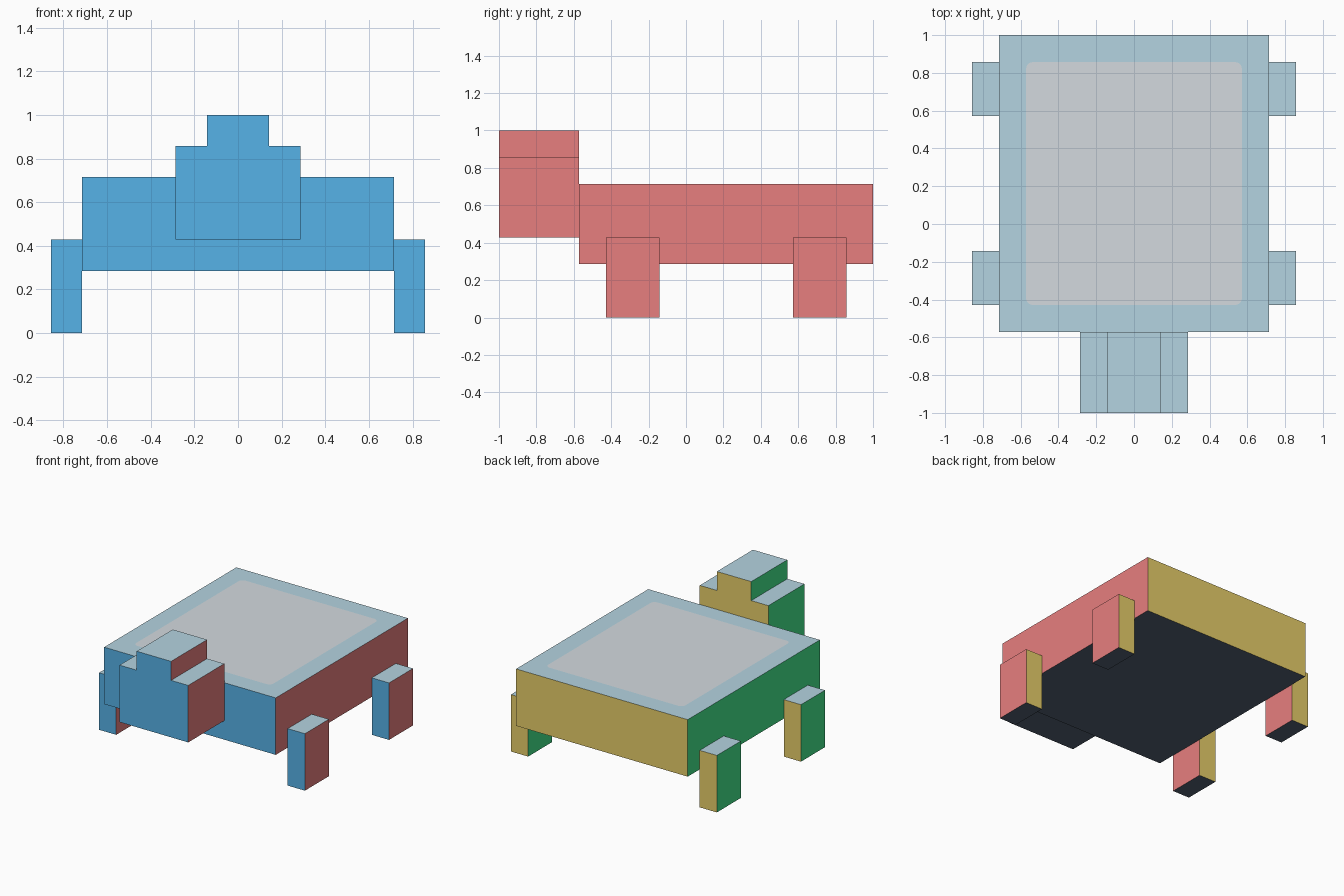
import bpy, bmesh
from mathutils import Vector

old = bpy.data.objects.get("Cube")
if old:
    bpy.data.objects.remove(old, do_unlink=True)

U = 1 / 7  # the whole model sits on a grid of sevenths


def material(name, rgb):
    linear = [((c / 255 + 0.055) / 1.055) ** 2.4 for c in rgb] + [1]
    mat = bpy.data.materials.new(name)
    mat.use_nodes = True
    mat.diffuse_color = linear
    mat.node_tree.nodes["Principled BSDF"].inputs["Base Color"].default_value = linear
    return mat


# One colour for each direction a face can point in
SIDES = [
    (Vector((0, -1, 0)), material("front blue", (91, 188, 244))),
    (Vector((0, 1, 0)), material("back yellow", (248, 221, 114))),
    (Vector((1, 0, 0)), material("left red", (244, 134, 134))),
    (Vector((-1, 0, 0)), material("right green", (67, 232, 141))),
    (Vector((0, 0, 1)), material("top pale blue", (180, 212, 225))),
    (Vector((0, 0, -1)), material("bottom slate", (83, 97, 116))),
]
PANEL = material("panel pale grey", (212, 218, 223))


def prism(name, outline, sweep):
    """Extrude a flat outline along a vector and colour faces by direction."""
    bm = bmesh.new()
    face = bm.faces.new([bm.verts.new(p) for p in outline])
    out = bmesh.ops.extrude_face_region(bm, geom=[face], use_keep_orig=True)
    moved = [g for g in out["geom"] if isinstance(g, bmesh.types.BMVert)]
    bmesh.ops.translate(bm, verts=moved, vec=sweep)
    bmesh.ops.recalc_face_normals(bm, faces=bm.faces)
    bm.normal_update()
    for f in bm.faces:
        f.material_index = max(range(len(SIDES)), key=lambda i: f.normal.dot(SIDES[i][0]))
    mesh = bpy.data.meshes.new(name)
    for _, mat in SIDES:
        mesh.materials.append(mat)
    bm.to_mesh(mesh)
    bm.free()
    obj = bpy.data.objects.new(name, mesh)
    bpy.context.collection.objects.link(obj)
    return obj


def box(name, x, y, z):
    """Box from (min, max) pairs in grid units."""
    (x0, x1), (y0, y1), (z0, z1) = x, y, z
    base = [(x0 * U, y0 * U, z0 * U), (x1 * U, y0 * U, z0 * U),
            (x1 * U, y1 * U, z0 * U), (x0 * U, y1 * U, z0 * U)]
    return prism(name, base, (0, 0, (z1 - z0) * U))


# Broad flat body
box("body", (-5, 5), (-4, 7), (2, 5))

# Stepped head, narrower on top
half = [(2, 3), (2, 6), (1, 6), (1, 7)]
profile = half + [(-x, z) for x, z in reversed(half)]
prism("head", [(x * U, -7 * U, z * U) for x, z in profile], (0, 3 * U, 0))

# Four legs against the sides of the body
for side, x in (("left", (5, 6)), ("right", (-6, -5))):
    for end, y in (("front", (-3, -1)), ("back", (4, 6))):
        box(f"{end}_{side}_leg", x, y, (0, 3))

# Thin rounded panel on the back
bm = bmesh.new()
corners = [bm.verts.new((x * U, y * U, 5 * U + 0.002))
           for x, y in ((-4, -3), (4, -3), (4, 6), (-4, 6))]
bm.faces.new(corners)
bmesh.ops.bevel(bm, geom=corners, offset=0.035, segments=4, profile=0.5, affect="VERTICES")
mesh = bpy.data.meshes.new("back_panel")
bm.to_mesh(mesh)
bm.free()
mesh.materials.append(PANEL)
panel = bpy.data.objects.new("back_panel", mesh)
bpy.context.collection.objects.link(panel)
